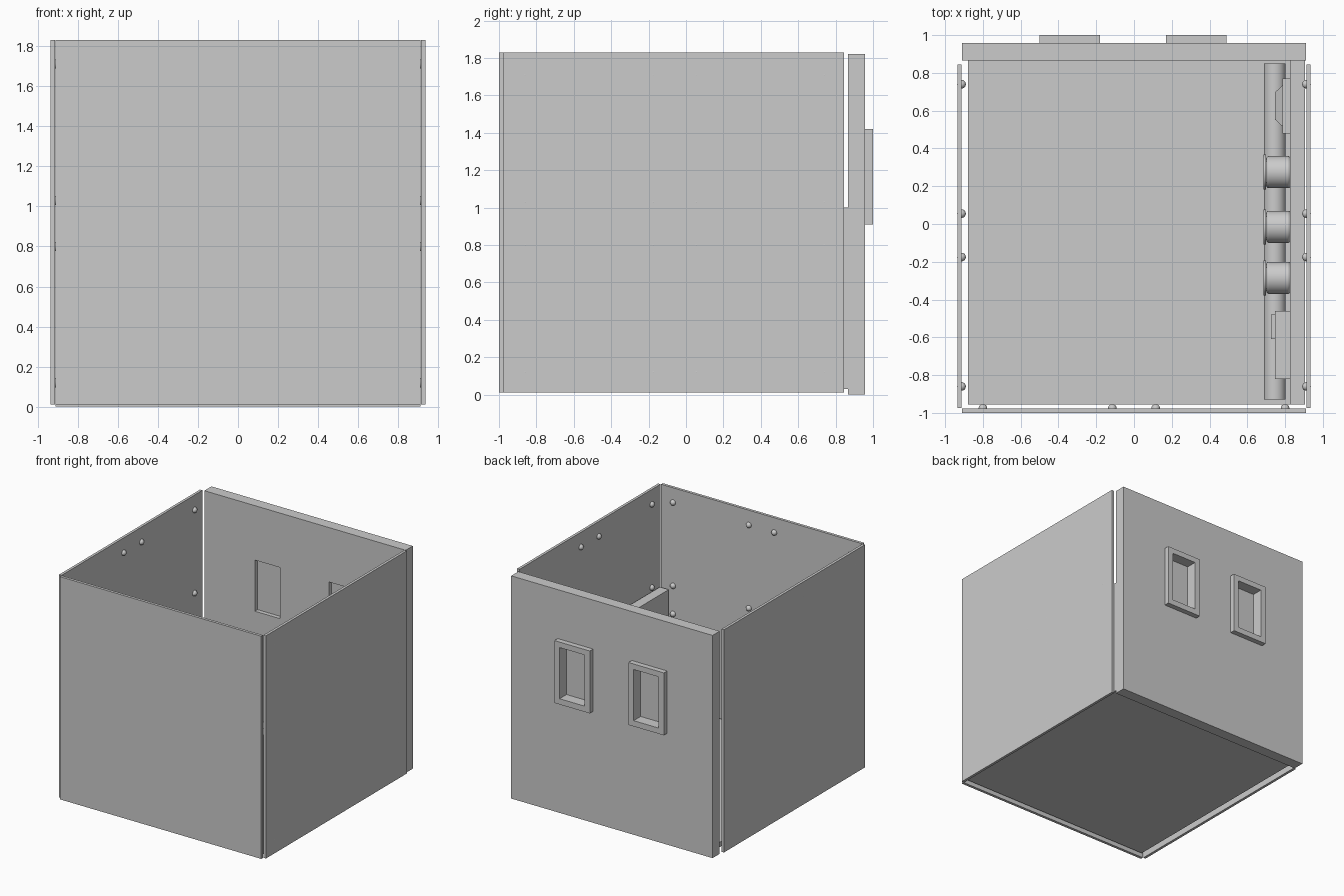
import bpy, math
from mathutils import Vector

if "Cube" in bpy.data.objects:
    bpy.data.objects.remove(bpy.data.objects["Cube"])


def box(name, lo, hi):
    lo, hi = Vector(lo), Vector(hi)
    bpy.ops.mesh.primitive_cube_add(size=1, location=(lo + hi) / 2)
    ob = bpy.context.object
    ob.name = name
    ob.scale = hi - lo
    bpy.ops.object.transform_apply(location=False, rotation=False, scale=True)
    return ob


def cut(ob, cutter):
    mod = ob.modifiers.new("opening", "BOOLEAN")
    mod.operation, mod.solver, mod.object = "DIFFERENCE", "EXACT", cutter
    bpy.context.view_layer.objects.active = ob
    bpy.ops.object.modifier_apply(modifier=mod.name)


def tube(name, loc, rot, r, depth, bevel=0.0):
    bpy.ops.mesh.primitive_cylinder_add(vertices=32, radius=r, depth=depth, location=loc, rotation=rot)
    ob = bpy.context.object
    ob.name = name
    if bevel:
        mod = ob.modifiers.new("bevel", "BEVEL")
        mod.width, mod.segments = bevel, 3
    bpy.ops.object.shade_smooth_by_angle(angle=math.radians(35))
    return ob


# Outer panels
box("front_panel", (-.91, -1, .01), (.91, -.977, 1.83))
for s, side in ((-1, "left"), (1, "right")):
    box(side + "_panel", (min(s * .913, s * .935), -.975, .01),
        (max(s * .913, s * .935), .845, 1.83))

# Floor
box("floor", (-.88, -.955, .03), (.905, .865, .07))

# Back wall with two framed, recessed windows
wall = box("back_wall", (-.91, .865, 0), (.91, .957, 1.82))
for x in (-.34, .33):
    frame = box("window_frame", (x - .16, .957, .91), (x + .16, 1, 1.42))
    cutter = box("cutter", (x - .113, .8, .957), (x + .113, 1.1, 1.375))
    cut(wall, cutter)
    cut(frame, cutter)
    bpy.data.objects.remove(cutter)
    box("window_pane", (x - .113, .9, .957), (x + .113, .91, 1.375))

# Round bolts on the inside of each panel
bpy.ops.mesh.primitive_uv_sphere_add(segments=16, ring_count=8, radius=.023)
bolt = bpy.context.object
bolt.name = "bolt"
bpy.ops.object.shade_smooth()
spots = []
for z in (.12, .80, 1.03, 1.71):
    for t in (-.8, -.115, .115, .8):
        spots += [(t, -.976, z), (-.913, t - .06, z), (.913, t - .06, z)]
bolt.location = spots[0]
for p in spots[1:]:
    b = bolt.copy()
    b.location = p
    bpy.context.collection.objects.link(b)

# Low equipment wall inside the right panel
box("inner_wall", (.825, -.955, .03), (.905, .865, 1.0))

# Long pipe along the wall
tube("long_pipe", (.745, -.04, .2), (math.pi / 2, 0, 0), .058, 1.78)

# Three round fittings with rims
for y in (.275, -.015, -.285):
    tube("round_fitting", (.765, y, .6), (0, math.pi / 2, 0), .085, .13, .015)
    tube("fitting_rim", (.693, y, .6), (0, math.pi / 2, 0), .093, .014)

# Control box with a small raised cover
box("control_box", (.747, -.82, .45), (.826, -.46, .8))
box("box_cover", (.725, -.61, .53), (.748, -.48, .72))

# Tapered wall plate
plate = box("tapered_plate", (.747, .48, .47), (.826, .77, .77))
for v in plate.data.vertices:
    if v.co.x < 0:
        v.co.y *= .5
        v.co.z *= .5
box("plate_base", (.785, .48, .47), (.827, .77, .77))
